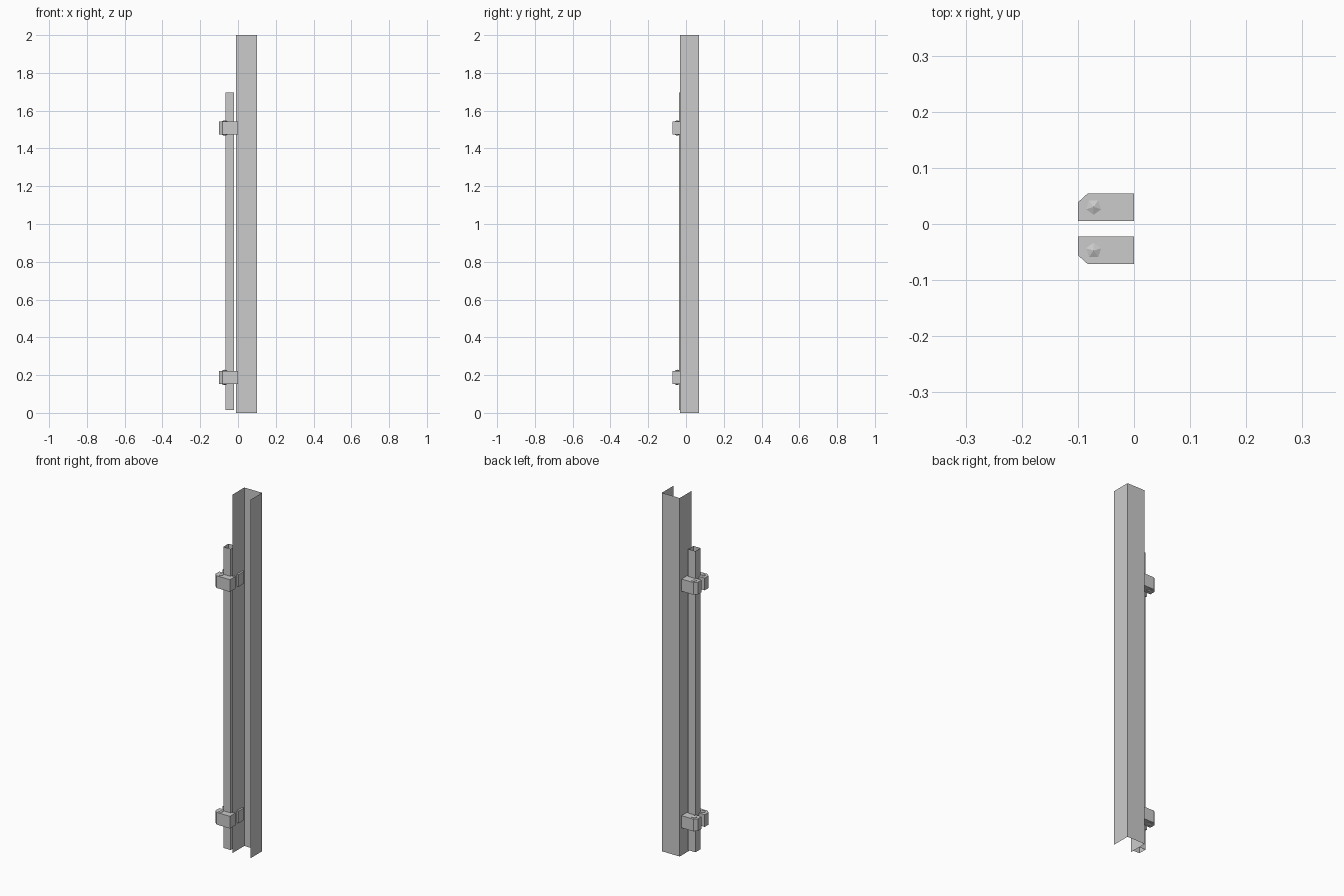
import bpy, bmesh, math

if "Cube" in bpy.data.objects:
    bpy.data.objects.remove(bpy.data.objects["Cube"])


def finish(name, bm):
    bmesh.ops.recalc_face_normals(bm, faces=bm.faces)
    me = bpy.data.meshes.new(name)
    bm.to_mesh(me)
    bm.free()
    ob = bpy.data.objects.new(name, me)
    bpy.context.collection.objects.link(ob)
    return ob


def sheet(name, profile, z0, z1, closed=False):
    """Thin uncapped section: a profile swept straight up."""
    bm = bmesh.new()
    low = [bm.verts.new((x, y, z0)) for x, y in profile]
    high = [bm.verts.new((x, y, z1)) for x, y in profile]
    n = len(profile)
    for i in range(n if closed else n - 1):
        j = (i + 1) % n
        bm.faces.new((low[i], low[j], high[j], high[i]))
    return finish(name, bm)


def prism(name, profile, z0, z1, tip=0.0):
    """Solid profile, capped flat or with a shallow pyramid on both ends."""
    bm = bmesh.new()
    rings = [[bm.verts.new((x, y, z)) for x, y in profile] for z in (z0, z1)]
    n = len(profile)
    for i in range(n):
        j = (i + 1) % n
        bm.faces.new((rings[0][i], rings[0][j], rings[1][j], rings[1][i]))
    cx = sum(p[0] for p in profile) / n
    cy = sum(p[1] for p in profile) / n
    for ring, z in ((rings[0], z0 - tip), (rings[1], z1 + tip)):
        if tip:
            apex = bm.verts.new((cx, cy, z))
            for i in range(n):
                bm.faces.new((ring[i], ring[(i + 1) % n], apex))
        else:
            bm.faces.new(ring)
    return finish(name, bm)


# Main post: U channel open to the front
sheet("main_post", [(-0.01, -0.033), (-0.01, 0.07), (0.10, 0.07), (0.10, -0.033)], 0, 2)

# Slim rail beside the post
sheet("side_rail", [(-0.065, -0.036), (-0.02, -0.036), (-0.02, 0.009), (-0.065, 0.009)],
      0.015, 1.695, closed=True)

# Clamps: mirrored jaws with a five-sided bolt through each
MID = -0.0085
jaw = [(0, -0.0135), (0, -0.0625), (-0.083, -0.0625), (-0.10, -0.047), (-0.10, -0.0135)]
bolt = [(-0.072 + 0.014 * math.cos(math.radians(90 + 72 * i)),
         -0.039 + 0.014 * math.sin(math.radians(90 + 72 * i))) for i in range(5)]
for level, zc in (("lower", 0.188), ("upper", 1.508)):
    for side, s in (("front", 1), ("back", -1)):
        place = lambda pts: [(x, MID + s * y) for x, y in pts]
        prism(f"{level}_{side}_jaw", place(jaw), zc - 0.034, zc + 0.034)
        prism(f"{level}_{side}_bolt", place(bolt), zc - 0.036, zc + 0.036, tip=0.005)
